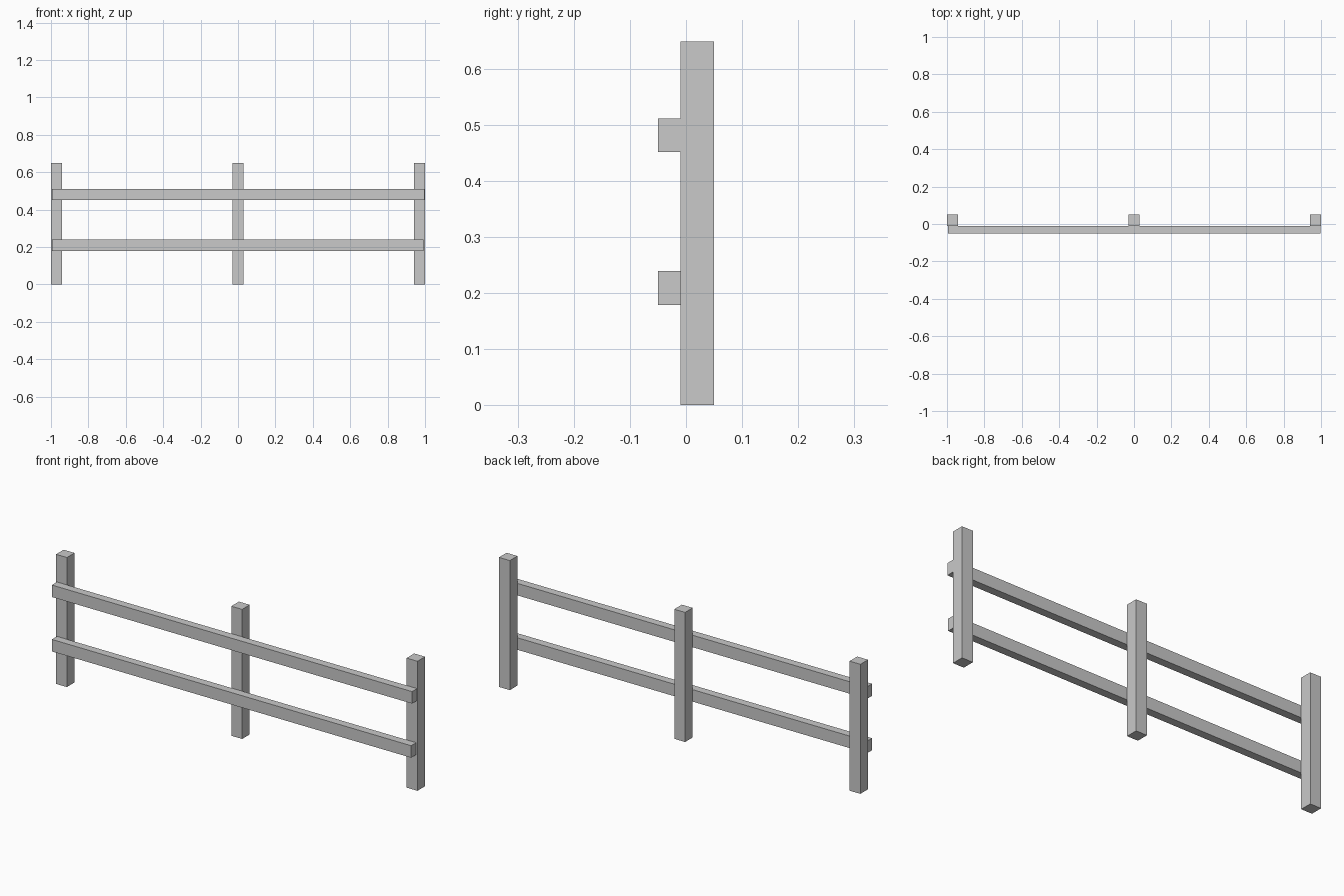
import bpy
from mathutils import Vector

cube = bpy.data.objects.get("Cube")
if cube:
    bpy.data.objects.remove(cube, do_unlink=True)

# One plain light grey for the whole fence
grey = bpy.data.materials.new("light_grey")
grey.use_nodes = True
colour = (0.585, 0.585, 0.585, 1)
grey.diffuse_color = colour
grey.node_tree.nodes["Principled BSDF"].inputs["Base Color"].default_value = colour


def box(name, low, high):
    """Flat-sided timber between two opposite corners."""
    low, high = Vector(low), Vector(high)
    bpy.ops.mesh.primitive_cube_add(size=1, location=(low + high) / 2)
    timber = bpy.context.object
    timber.name = name
    timber.scale = high - low
    bpy.ops.object.transform_apply(location=False, rotation=False, scale=True)
    timber.data.materials.append(grey)


# Three square posts
HALF = 0.03
for name, x in (("right_post", -0.97), ("middle_post", 0), ("left_post", 0.97)):
    box(name, (x - HALF, -0.01, 0), (x + HALF, 0.05, 0.648))

# Two long rails fixed to the front of the posts
for name, z, end in (("lower_rail", 0.179, 0.993), ("upper_rail", 0.451, 0.998)):
    box(name, (-0.995, -0.05, z), (end, -0.01, z + 0.06))
